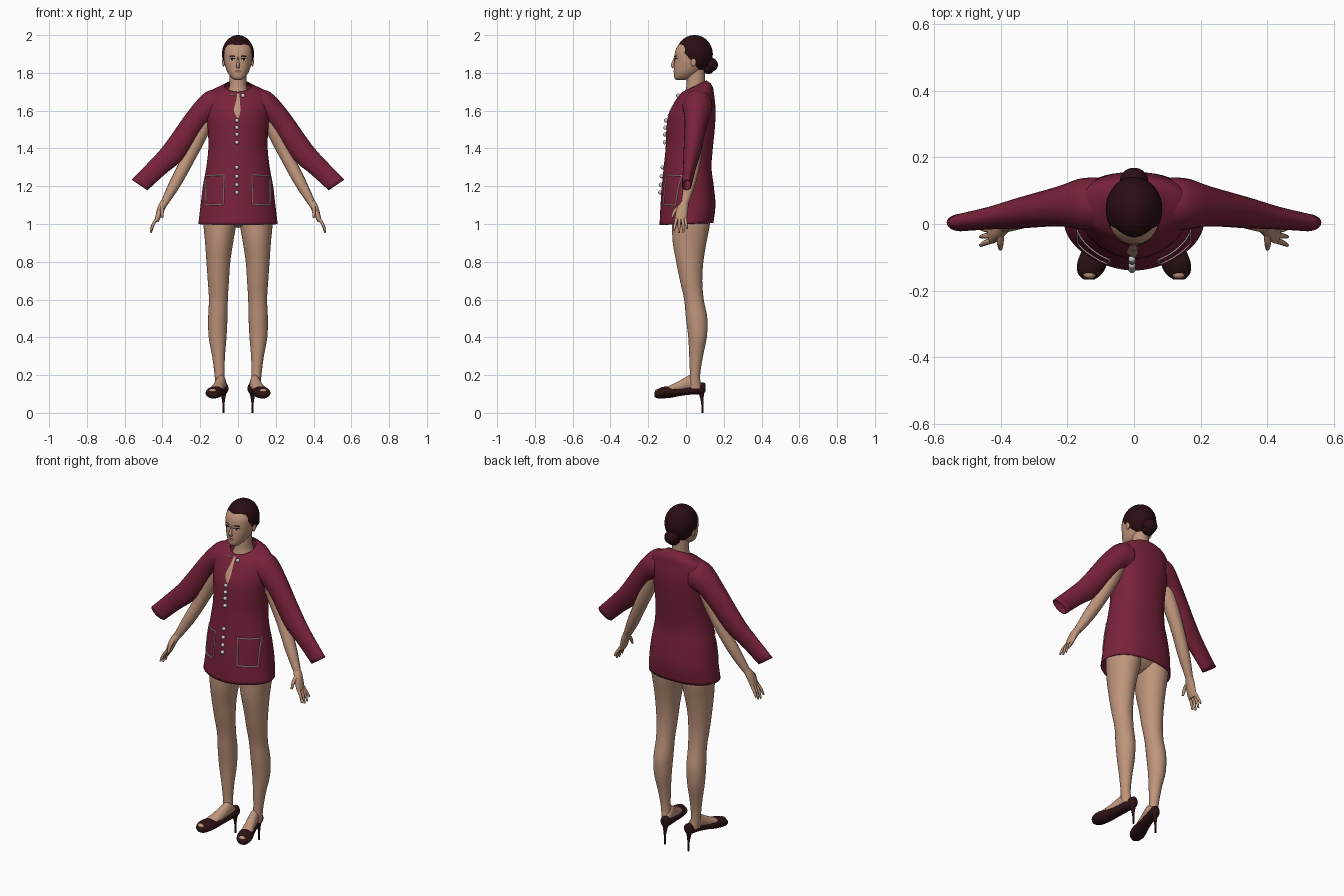
import bpy, bmesh, math
from mathutils import Vector, Matrix
from mathutils.bvhtree import BVHTree

cube = bpy.data.objects.get("Cube")
if cube:
    bpy.data.objects.remove(cube)


def material(name, r, g, b):
    mat = bpy.data.materials.new(name)
    mat.use_nodes = True
    mat.diffuse_color = (r, g, b, 1)
    shader = next(n for n in mat.node_tree.nodes if n.type == 'BSDF_PRINCIPLED')
    shader.inputs["Base Color"].default_value = (r, g, b, 1)
    shader.inputs["Roughness"].default_value = 0.7
    return mat


SKIN = material("skin", .52, .30, .20)
WINE = material("wine_cloth", .19, .016, .042)
HAIR = material("dark_hair", .022, .004, .006)
SHOE = material("dark_leather", .026, .006, .007)
PEARL = material("pearl", .62, .62, .6)
TRIM = material("pale_trim", .6, .5, .45)
LIPS = material("lips", .33, .12, .09)
SIDES = (("left_", 1), ("right_", -1))


def spline(rows, steps=4):
    """Smooth curve through rows of numbers."""
    out = []
    for i in range(len(rows) - 1):
        quad = [rows[max(i - 1, 0)], rows[i], rows[i + 1], rows[min(i + 2, len(rows) - 1)]]
        for k in range(steps):
            t = k / steps
            out.append([b + .5 * t * (c - a + t * (2 * a - 5 * b + 4 * c - d + t * (3 * (b - c) + d - a)))
                        for a, b, c, d in zip(*quad)])
    return out + [list(rows[-1])]


def finish(name, bm, mat):
    bmesh.ops.recalc_face_normals(bm, faces=bm.faces[:])
    tree = BVHTree.FromBMesh(bm)
    mesh = bpy.data.meshes.new(name)
    bm.to_mesh(mesh)
    bm.free()
    mesh.materials.append(mat)
    mesh.shade_smooth()
    mesh.set_sharp_from_angle(angle=math.radians(50))
    obj = bpy.data.objects.new(name, mesh)
    bpy.context.collection.objects.link(obj)
    return obj, tree


def loft(name, rings, mat, side=1, caps=True):
    bm = bmesh.new()
    loops = [[bm.verts.new((side * x, y, z)) for x, y, z in ring] for ring in rings]
    n = len(loops[0])
    for low, high in zip(loops, loops[1:]):
        for i in range(n):
            j = (i + 1) % n
            bm.faces.new((low[i], low[j], high[j], high[i]))
    if caps:
        bm.faces.new(loops[0])
        bm.faces.new(loops[-1])
    return finish(name, bm, mat)


def circle(n):
    return [(math.cos(2 * math.pi * i / n), math.sin(2 * math.pi * i / n)) for i in range(n)]


def level(z, cx, w, front, back, tilt=0, front_power=2, back_power=2, n=40):
    """Horizontal oval section."""
    ring = []
    for c, s in circle(n):
        p = 2 / (front_power if s < 0 else back_power)
        px, py = (math.copysign(abs(v) ** p, v) for v in (c, s))
        ring.append((cx + w * px, (front + back) / 2 + (back - front) / 2 * py, z + tilt * py))
    return ring


def limb_ring(ux, uz, lx, lz, y, depth, n=24):
    """Oval between an upper and a lower edge point."""
    return [((ux + lx) / 2 + c * (ux - lx) / 2, y + s * depth, (uz + lz) / 2 + c * (uz - lz) / 2)
            for c, s in circle(n)]


def foot_ring(y, cx, w, low, high, n=24):
    return [(cx + w * c, y, (low + high) / 2 + s * (high - low) / 2) for c, s in circle(n)]


def ball(name, centre, size, mat, side=1, seg=32, cut=None):
    bm = bmesh.new()
    place = Matrix.Translation((side * centre[0], centre[1], centre[2])) @ Matrix.Diagonal((*size, 1))
    bmesh.ops.create_uvsphere(bm, u_segments=seg, v_segments=seg // 2, radius=1, matrix=place)
    if cut:
        res = bmesh.ops.bisect_plane(bm, geom=bm.verts[:] + bm.edges[:] + bm.faces[:],
                                     plane_co=cut[0], plane_no=cut[1], clear_outer=True)
        rim = [e for e in res["geom_cut"] if isinstance(e, bmesh.types.BMEdge)]
        bmesh.ops.edgeloop_fill(bm, edges=rim)
    return finish(name, bm, mat)


def tube(name, rows, mat, side=1, closed=False):
    """Round tube through rows of x, y, z, radius."""
    curve = bpy.data.curves.new(name, 'CURVE')
    curve.dimensions = '3D'
    curve.bevel_depth = 1
    curve.bevel_resolution = 3
    curve.use_fill_caps = True
    line = curve.splines.new('POLY')
    line.points.add(len(rows) - 1)
    for point, (x, y, z, r) in zip(line.points, rows):
        point.co = (side * x, y, z, 1)
        point.radius = r
    line.use_cyclic_u = closed
    curve.materials.append(mat)
    bpy.context.collection.objects.link(bpy.data.objects.new(name, curve))


def drape(tree, x, z, lift=0):
    """Point on the front of a surface."""
    hit = tree.ray_cast(Vector((x, -1, z)), Vector((0, 1, 0)))[0]
    if hit is None:
        hit = tree.find_nearest(Vector((x, -.05, z)))[0]
    return (x, hit.y - lift, z)


def patch(name, tree, rows, mat, side=1, lift=.002, cols=6):
    """Thin coloured plate laid on a surface, from rows of z, x start, x end."""
    bm = bmesh.new()
    grid = [[bm.verts.new(drape(tree, side * (a + (b - a) * k / cols), z, lift)) for k in range(cols + 1)]
            for z, a, b in rows]
    for r, q in zip(grid, grid[1:]):
        for k in range(cols):
            bm.faces.new((r[k], r[k + 1], q[k + 1], q[k]))
    bm.normal_update()
    if sum(f.normal.y for f in bm.faces) > 0:
        bmesh.ops.reverse_faces(bm, faces=bm.faces[:])
    mesh = bpy.data.meshes.new(name)
    bm.to_mesh(mesh)
    bm.free()
    mesh.materials.append(mat)
    bpy.context.collection.objects.link(bpy.data.objects.new(name, mesh))


def almond(x, z, w, h):
    return [(z + h * math.cos(a), x - w * math.sin(a), x + w * math.sin(a))
            for a in [.15 + (math.pi - .3) * i / 8 for i in range(9)]]


# Jacket body: z, centre, half width, front, back, collar tilt
body = [(1.0, 0, .21, -.14, .145, .005), (1.1, 0, .198, -.135, .156, 0), (1.2, 0, .186, -.128, .147, 0),
        (1.3, 0, .168, -.118, .135, 0), (1.4, 0, .157, -.108, .142, 0), (1.5, 0, .16, -.104, .152, 0),
        (1.57, 0, .167, -.095, .156, 0), (1.63, 0, .171, -.07, .155, .002), (1.68, 0, .166, -.045, .148, .01),
        (1.705, 0, .14, -.032, .142, .02), (1.72, 0, .1, -.025, .128, .026), (1.73, 0, .072, -.018, .108, .03)]
jacket, cloth = loft("jacket_body", [level(*r, front_power=1.8, back_power=2.3, n=64) for r in spline(body)],
                     WINE, caps=False)
sleeve = [(.11, 1.712, .11, 1.54, .06, .08), (.172, 1.697, .156, 1.53, .06, .076),
          (.257, 1.606, .2, 1.475, .053, .06), (.39, 1.42, .29, 1.345, .033, .046),
          (.47, 1.33, .388, 1.262, .018, .034), (.563, 1.235, .48, 1.178, .004, .026)]
garments = [jacket]
for tag, s in SIDES:
    garments.append(loft(tag + "sleeve", [limb_ring(*r) for r in spline(sleeve)], WINE, s, caps=False)[0])
for obj in garments:
    shell = obj.modifiers.new("cloth thickness", 'SOLIDIFY')
    shell.thickness = .005
    shell.offset = -1

# Neck opening, clasp and pearl buttons
opening = spline([(1.692, -.006, .006), (1.66, -.008, .01), (1.625, -.018, .012), (1.595, -.022, .012),
                  (1.56, -.002, .004)], 3)
patch("neck_opening", cloth, opening, SKIN, lift=.003)
tube("collar_clasp", [(*drape(cloth, x, 1.684, .002), .004) for x in (-.045, -.032, -.018)], TRIM)
for i, z in enumerate((1.548, 1.51, 1.474, 1.432, 1.3, 1.252, 1.208, 1.167)):
    ball(f"button_{i + 1}", drape(cloth, -.006, z, .006), (.011, .011, .011), PEARL, seg=16)
ball("collar_button", drape(cloth, .027, 1.68, .006), (.011, .011, .011), PEARL, seg=16)

# Pocket outlines
corners = [(.073, 1.26), (.17, 1.255), (.17, 1.1), (.078, 1.104)]
for tag, s in SIDES:
    line = []
    for (x, z), (u, v) in zip(corners, corners[1:] + corners[:1]):
        line += [(x + (u - x) * k / 8, z + (v - z) * k / 8) for k in range(8)]
    tube(tag + "pocket_outline", [(*drape(cloth, s * x, z, .001), .0035) for x, z in line], TRIM, closed=True)

# Head, neck and hips
head = [(1.762, 0, .016, -.05, -.005), (1.775, 0, .035, -.062, .03), (1.8, 0, .054, -.064, .07),
        (1.83, 0, .066, -.064, .1), (1.86, 0, .073, -.062, .115), (1.9, 0, .077, -.06, .122),
        (1.93, 0, .074, -.052, .12), (1.96, 0, .06, -.028, .105), (1.985, 0, .03, .012, .07)]
face = loft("head", [level(*r, front_power=2.2) for r in spline(head)], SKIN)[1]
neck = [(1.64, 0, .08, -.02, .12), (1.7, 0, .055, -.004, .11), (1.74, 0, .045, .003, .1), (1.82, 0, .045, .005, .1)]
loft("neck", [level(*r) for r in spline(neck)], SKIN)
ball("hips", (0, .022, 1.08), (.17, .105, .1), SKIN)

# Face details
tube("nose", spline([(0, -.059, 1.885, .004), (0, -.066, 1.86, .006), (0, -.072, 1.84, .0095),
                     (0, -.063, 1.83, .008)], 3), SKIN)
patch("mouth", face, almond(0, 1.808, .019, .007), LIPS)
for tag, s in SIDES:
    patch(tag + "eye", face, almond(.031, 1.869, .013, .006), PEARL, s)
    patch(tag + "iris", face, almond(.031, 1.87, .006, .006), HAIR, s, lift=.003)
    for part, z, rise in (("lash", 1.872, .004), ("brow", 1.885, .005)):
        arc = [(.015 + .006 * k, z + rise * math.sin(k * .6)) for k in range(6)]
        tube(tag + part, [(*drape(face, s * x, h, 0), .0025) for x, h in arc], HAIR)
    ball(tag + "ear", (.076, .04, 1.858), (.008, .014, .025), SKIN, s, seg=16)

# Hair swept back into a bun
ball("hair", (0, .045, 1.9), (.085, .097, .1), HAIR, seg=48, cut=((0, -.045, 1.948), (0, -1.15, -1)))
ball("bun", (0, .132, 1.843), (.042, .037, .037), HAIR)
ball("bun_coil", (0, .118, 1.824), (.036, .032, .03), HAIR)

# Arms, hands, legs and shoes
arm = [(.15, .06, 1.6, .045), (.2, .055, 1.48, .042), (.262, .045, 1.35, .036), (.33, .02, 1.22, .032),
       (.388, -.005, 1.115, .021)]
palm = [(.406, 1.127, .368, 1.112, -.005, .02), (.425, 1.09, .389, 1.075, -.018, .029),
        (.438, 1.04, .411, 1.03, -.027, .032), (.441, 1.018, .422, 1.01, -.027, .028)]
fingers = [(-.05, -.064, .965), (-.034, -.038, .953), (-.018, -.014, .957), (-.004, .006, .975)]
leg = [(1.06, .092, .088, -.08, .125), (1.0, .096, .087, -.075, .127), (.9, .1, .074, -.07, .108),
       (.8, .104, .063, -.052, .092), (.7, .104, .056, -.032, .086), (.6, .104, .05, -.01, .094),
       (.5, .107, .051, 0, .113), (.4, .108, .047, .012, .11), (.3, .103, .034, .017, .09),
       (.2, .098, .026, .02, .075), (.13, .092, .026, .01, .082)]
foot = [(.07, .08, .02, .11, .165), (.03, .088, .026, .11, .2), (0, .094, .028, .11, .19),
        (-.04, .104, .031, .1, .167), (-.08, .115, .034, .1, .147), (-.11, .123, .03, .1, .13)]
shoe = [(.103, .076, .01, .115, .155), (.087, .077, .027, .1, .162), (.03, .086, .031, .097, .146),
        (-.03, .1, .035, .09, .137), (-.08, .115, .042, .08, .141), (-.12, .126, .045, .077, .138),
        (-.15, .132, .036, .077, .126), (-.167, .135, .016, .085, .11)]
for tag, s in SIDES:
    tube(tag + "arm", spline(arm, 5), SKIN, s)
    loft(tag + "palm", [limb_ring(*r) for r in spline(palm)], SKIN, s)
    for i, (base, tip, z) in enumerate(fingers):
        tube(f"{tag}finger_{i + 1}", spline([(.428, base, 1.03, .009), (.448, (base + tip) / 2, 1.0, .008),
                                             (.461, tip, z, .005)]), SKIN, s)
    tube(tag + "thumb", spline([(.4, -.025, 1.095, .011), (.402, -.058, 1.07, .01), (.401, -.074, 1.035, .006)]), SKIN, s)
    loft(tag + "leg", [level(*r) for r in spline(leg)], SKIN, s)
    loft(tag + "foot", [foot_ring(*r) for r in spline(foot)], SKIN, s)
    loft(tag + "shoe", [foot_ring(*r) for r in spline(shoe)], SHOE, s)
    ball(tag + "open_toe", (.134, -.151, .115), (.02, .013, .013), SKIN, s, seg=16)
    tube(tag + "heel", spline([(.077, .08, .125, .022), (.077, .083, .09, .012), (.077, .086, .05, .006),
                               (.077, .087, 0, .005)]), SHOE, s)
